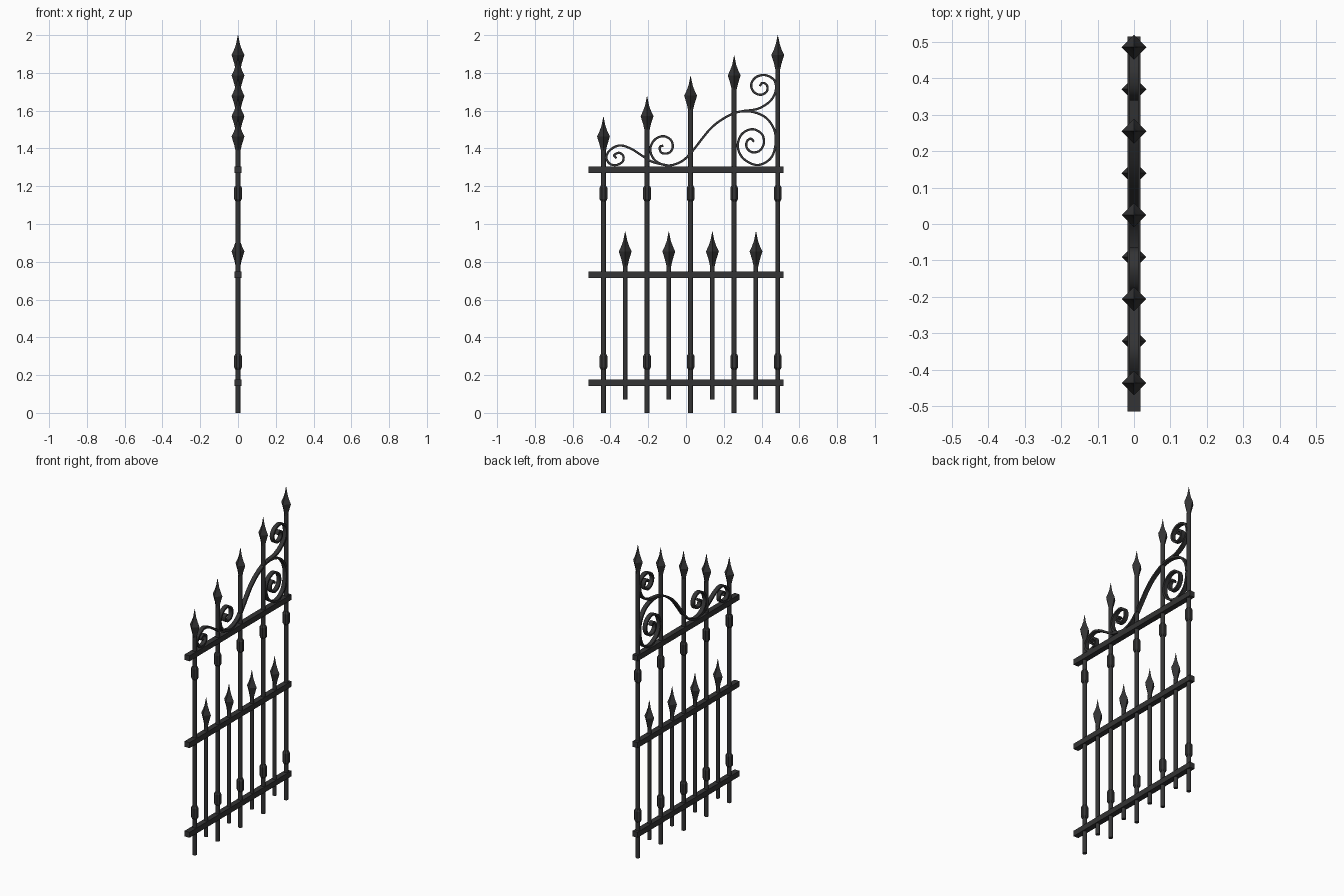
import bpy, bmesh, math
from mathutils import Vector

if "Cube" in bpy.data.objects:
    bpy.data.objects.remove(bpy.data.objects["Cube"])

iron = bpy.data.materials.new("dark iron")
iron.diffuse_color = (0.034, 0.034, 0.035, 1)
iron.use_nodes = True
iron.node_tree.nodes["Principled BSDF"].inputs["Base Color"].default_value = iron.diffuse_color


def finish(name, bm, smooth=False):
    bmesh.ops.recalc_face_normals(bm, faces=bm.faces)
    me = bpy.data.meshes.new(name)
    bm.to_mesh(me)
    bm.free()
    me.materials.append(iron)
    ob = bpy.data.objects.new(name, me)
    bpy.context.collection.objects.link(ob)
    if smooth:
        bpy.ops.object.select_all(action='DESELECT')
        ob.select_set(True)
        bpy.context.view_layer.objects.active = ob
        bpy.ops.object.shade_smooth_by_angle(angle=math.radians(40))
    return ob


def lathe(name, y, profile, n, smooth=False, turn=0.0):
    """Stack of n-sided rings (z, radius) around a vertical axis at y."""
    bm = bmesh.new()
    rings = []
    for z, r in profile:
        rings.append([bm.verts.new((r * math.cos(turn + 2 * math.pi * k / n),
                                    y + r * math.sin(turn + 2 * math.pi * k / n), z))
                      for k in range(n)])
    for a, b in zip(rings, rings[1:]):
        for k in range(n):
            bm.faces.new((a[k], a[(k + 1) % n], b[(k + 1) % n], b[k]))
    bm.faces.new(rings[0])
    bm.faces.new(rings[-1])
    return finish(name, bm, smooth)


def spike(name, y, tip):
    prof = [(-0.185, 0.012), (-0.15, 0.02), (-0.105, 0.034), (-0.08, 0.022),
            (-0.05, 0.011), (0, 0.0008)]
    lathe(name, y, [(tip + dz, r) for dz, r in prof], 4)


def collar(name, y, z):
    prof = [(-0.043, 0.014), (-0.03, 0.022), (0.03, 0.022), (0.043, 0.014)]
    lathe(name, y, [(z + dz, r) for dz, r in prof], 8, turn=math.pi / 8)


def box(name, y0, y1, z, s):
    bm = bmesh.new()
    bmesh.ops.create_cube(bm, size=1)
    for v in bm.verts:
        v.co = Vector((v.co.x * s, (y0 + y1) / 2 + v.co.y * (y1 - y0), z + v.co.z * s))
    finish(name, bm)


def ribbon(name, pts, width=0.026, thick=0.012, steps=6):
    """Flat bar following a smooth path of (y, z) points."""
    p = [Vector(q) for q in pts]
    p = [2 * p[0] - p[1]] + p + [2 * p[-1] - p[-2]]
    path = []
    for i in range(1, len(p) - 2):
        a, b, c, d = p[i - 1:i + 3]
        for s in range(steps):
            t = s / steps
            path.append(0.5 * (2 * b + (c - a) * t + (2 * a - 5 * b + 4 * c - d) * t * t
                               + (3 * b - a - 3 * c + d) * t ** 3))
    path.append(p[-2])
    bm = bmesh.new()
    rings = []
    for i, c in enumerate(path):
        t = (path[min(i + 1, len(path) - 1)] - path[max(i - 1, 0)]).normalized()
        n = Vector((-t.y, t.x)) * thick / 2
        rings.append([bm.verts.new((sx * width / 2, c.x + sn * n.x, c.y + sn * n.y))
                      for sx, sn in ((-1, -1), (1, -1), (1, 1), (-1, 1))])
    for a, b in zip(rings, rings[1:]):
        for k in range(4):
            bm.faces.new((a[k], a[(k + 1) % 4], b[(k + 1) % 4], b[k]))
    bm.faces.new(rings[0])
    bm.faces.new(rings[-1])
    finish(name, bm, True)


# horizontal rails
for nm, z in (("bottom_rail", 0.159), ("middle_rail", 0.732), ("top_rail", 1.287)):
    box(nm, -0.515, 0.515, z, 0.035)

# tall bars with spikes and collars
STEP = 0.2307
for i in range(5):
    y, tip = -0.437 + STEP * i, 1.568 + 0.108 * i
    lathe(f"tall_bar_{i}", y, [(0, 0.013), (tip - 0.17, 0.013)], 12, True)
    spike(f"tall_spike_{i}", y, tip)
    collar(f"upper_collar_{i}", y, 1.162)
    collar(f"lower_collar_{i}", y, 0.271)

# short bars between them
for i in range(4):
    y = -0.437 + STEP * (i + 0.5)
    lathe(f"short_bar_{i}", y, [(0.072, 0.012), (0.79, 0.012)], 12, True)
    spike(f"short_spike_{i}", y, 0.96)

# scrollwork, in hundredths of a unit (y, z)
big = [(-12, 141.5), (-13.8, 140.8), (-13.5, 138.3), (-11.5, 137.3), (-8.5, 138), (-7, 141),
       (-8.2, 144.7), (-12.3, 146.5), (-17, 144.2), (-18.9, 139), (-16.2, 133.5), (-9.7, 131),
       (-3, 132.8), (2.5, 137.5), (12.8, 150.3), (21, 156.5), (28, 159.4), (35, 159.4),
       (42, 156.5), (46.5, 150.5), (47.5, 143), (45, 135), (38, 131.2), (30.5, 134.5),
       (27.4, 141), (29.5, 147.5), (35, 150.2), (40, 147.8), (41.3, 143), (39, 138.8),
       (35, 138), (32.2, 140.3), (32.2, 143.6), (34.3, 145.2), (36, 143.5)]
small = [(-9.7, 131), (-17.5, 132.8), (-23, 136), (-29, 139.8), (-35, 141.6), (-40, 139.3),
         (-42.2, 135.5), (-40.5, 132), (-37, 131.2), (-33.6, 133), (-33.2, 136),
         (-35.5, 137.7), (-38, 136.4), (-36.8, 134.8)]
upper = [(30, 159.8), (38, 161), (44.5, 165), (47.5, 170.5), (46.8, 176), (42, 178.8),
         (37, 177.7), (34.5, 173.8), (36, 169.8), (39.7, 168.4), (42.8, 170.3),
         (42.8, 173.5), (40.5, 174.7), (39, 173)]
for nm, pts in (("large_scroll", big), ("small_scroll", small), ("upper_scroll", upper)):
    ribbon(nm, [(a / 100, b / 100) for a, b in pts])
